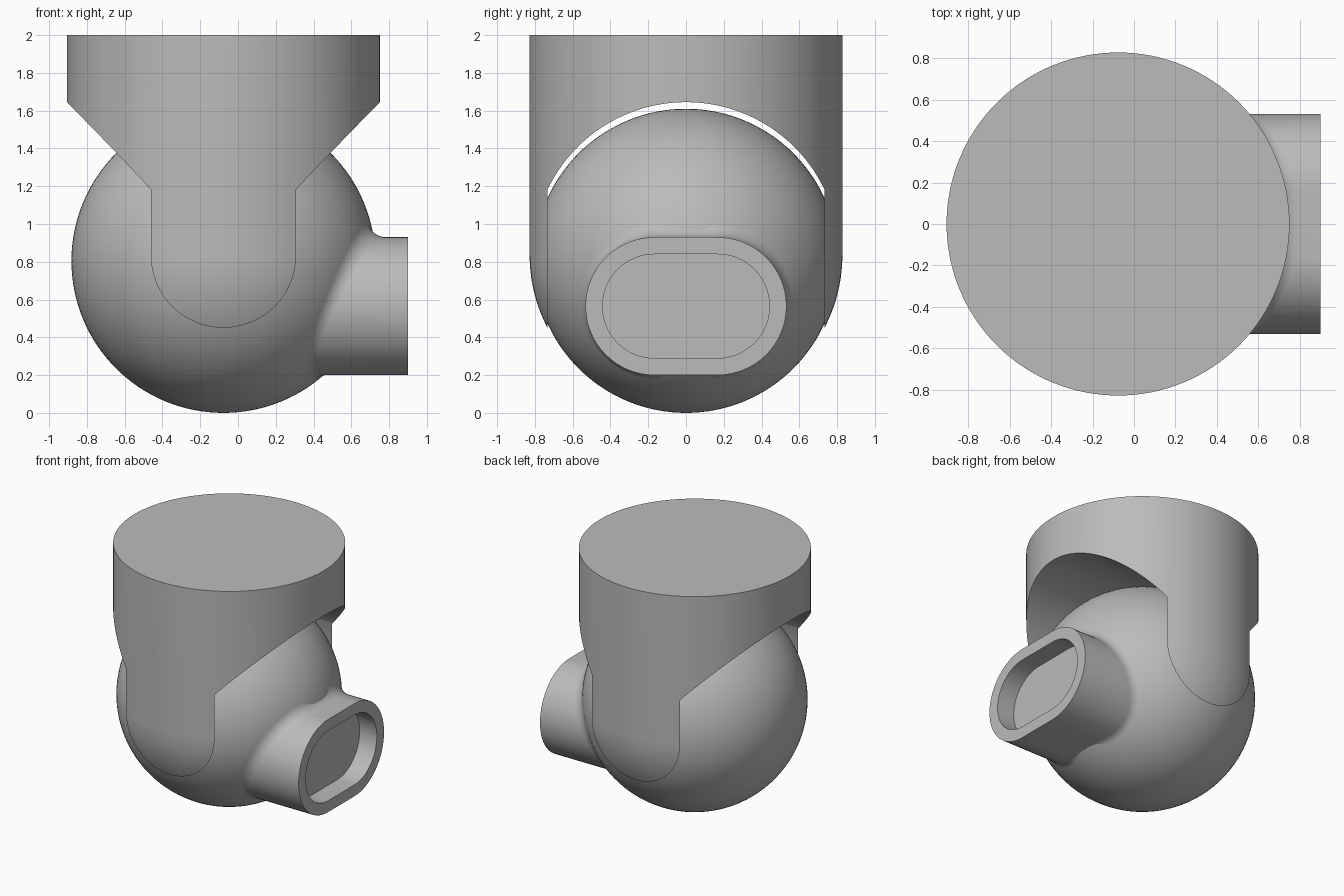
import bpy, bmesh, math
from mathutils import Vector

if "Cube" in bpy.data.objects:
    bpy.data.objects.remove(bpy.data.objects["Cube"], do_unlink=True)

AXIS_X = -0.077          # vertical axis of the ball and the yoke
BALL_R = 0.805
BALL_C = Vector((AXIS_X, 0, BALL_R))
YOKE_R = 0.828
PIVOT_Z = 0.835

grey = bpy.data.materials.new("light grey")
grey.use_nodes = True
COLOUR = (0.5, 0.5, 0.5, 1)
grey.diffuse_color = COLOUR
grey.node_tree.nodes["Principled BSDF"].inputs["Base Color"].default_value = COLOUR


def make_object(name, bm):
    bmesh.ops.recalc_face_normals(bm, faces=bm.faces)
    mesh = bpy.data.meshes.new(name)
    bm.to_mesh(mesh)
    bm.free()
    mesh.materials.append(grey)
    obj = bpy.data.objects.new(name, mesh)
    bpy.context.collection.objects.link(obj)
    return obj


def smooth(obj):
    bpy.ops.object.select_all(action="DESELECT")
    obj.select_set(True)
    bpy.context.view_layer.objects.active = obj
    bpy.ops.object.shade_smooth_by_angle(angle=math.radians(30))


def loft(bm, rings):
    """Bridge closed rings of points and return their vertices."""
    rows = [[bm.verts.new(p) for p in ring] for ring in rings]
    for a, b in zip(rows, rows[1:]):
        for i in range(len(a)):
            j = (i + 1) % len(a)
            bm.faces.new((a[i], a[j], b[j], b[i]))
    return rows


# Ball
bm = bmesh.new()
bmesh.ops.create_uvsphere(bm, u_segments=96, v_segments=64, radius=BALL_R)
bmesh.ops.translate(bm, verts=bm.verts, vec=BALL_C)
smooth(make_object("ball", bm))

# Yoke: flat-topped cylinder with a domed lower end
SIDES = 128
STEPS = 32
profile = [(YOKE_R, 2.0)]
for k in range(STEPS):
    a = math.pi / 2 * k / STEPS
    profile.append((YOKE_R * math.cos(a), PIVOT_Z - YOKE_R * math.sin(a)))
rings = [[(AXIS_X + r * math.cos(math.tau * i / SIDES),
           r * math.sin(math.tau * i / SIDES), z) for i in range(SIDES)]
         for r, z in profile]
bm = bmesh.new()
rows = loft(bm, rings)
bm.faces.new(rows[0])
bm.faces.new(rows[-1])
yoke = make_object("yoke", bm)

# Round-topped slot that leaves two side arms
SLOT_Y, SLOT_R = 0.733, 0.812
half = math.asin(SLOT_Y / SLOT_R)
arch = [(-SLOT_Y, -0.5)]
for k in range(65):
    a = -half + 2 * half * k / 64
    arch.append((SLOT_R * math.sin(a), PIVOT_Z - 0.002 + SLOT_R * math.cos(a)))
arch.append((SLOT_Y, -0.5))
bm = bmesh.new()
rows = loft(bm, [[(x, y, z) for y, z in arch] for x in (-1.2, 1.2)])
for row in rows:
    bm.faces.new(row)
slot = make_object("slot_cutter", bm)
slot.hide_render = True
slot.hide_set(True)

cut = yoke.modifiers.new("slot", "BOOLEAN")
cut.operation = "DIFFERENCE"
cut.solver = "EXACT"
cut.object = slot
bpy.context.view_layer.objects.active = yoke
yoke.select_set(True)
bpy.ops.object.modifier_apply(modifier=cut.name)
bpy.data.objects.remove(slot, do_unlink=True)
smooth(yoke)

# Nozzle: oblong tube blended into the ball, with a blind recess
NOZZLE_Z, STRAIGHT, FILLET = 0.565, 0.167, 0.1
OUTER, INNER = 0.365, 0.275
END_X, FLOOR_X = 0.9, 0.75
ARC = 32


def oblong():
    """Yield the arc centre offset and outward direction around the outline."""
    for side in (1, -1):
        for k in range(ARC + 1):
            a = math.pi * k / ARC
            yield side * STRAIGHT, Vector((0, side * math.sin(a), side * math.cos(a)))


def outline(radius, x):
    return [Vector((x, off, NOZZLE_Z)) + n * radius for off, n in oblong()]


def fillet_ring(t):
    """Points of a rolling-ball fillet: t = 0 on the ball, t = 1 on the tube."""
    ring = []
    for p, (off, n) in zip(outline(OUTER, 0), oblong()):
        c = p + n * FILLET
        reach = (BALL_R + FILLET) ** 2 - c.y ** 2 - (c.z - BALL_C.z) ** 2
        c.x = AXIS_X + math.sqrt(reach)
        to_ball = (BALL_C - c).normalized()
        ring.append(c + to_ball.slerp(-n, t) * FILLET)
    return ring


bm = bmesh.new()
rings = [fillet_ring(k / 10) for k in range(11)]
rings += [outline(OUTER, END_X), outline(INNER, END_X), outline(INNER, FLOOR_X)]
rows = loft(bm, rings)
bm.faces.new(rows[-1])
smooth(make_object("nozzle", bm))
